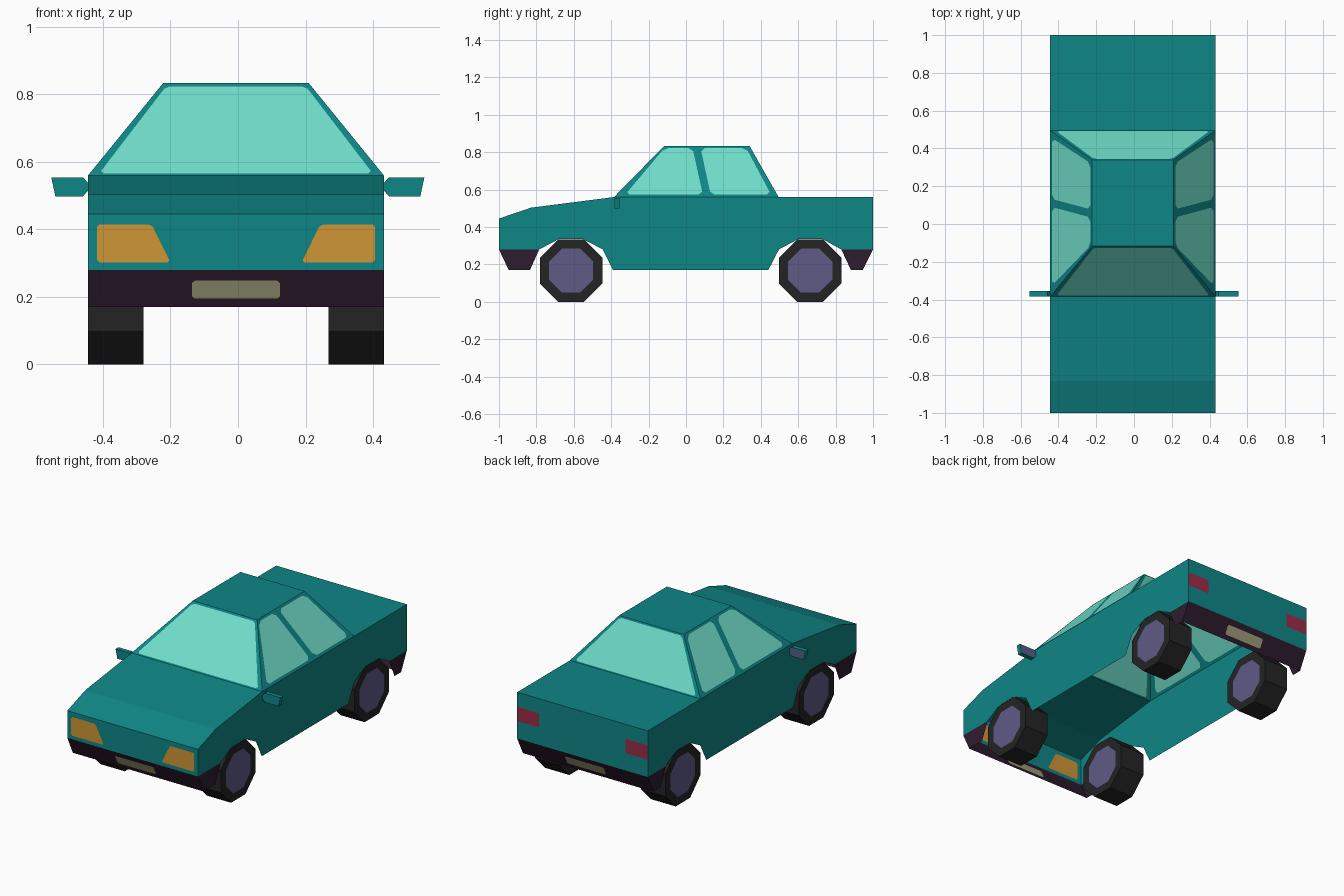
import bpy, bmesh, math
from mathutils import Vector, Matrix

if "Cube" in bpy.data.objects:
    bpy.data.objects.remove(bpy.data.objects["Cube"])


def material(name, rgb):
    m = bpy.data.materials.new(name)
    lin = [((c / 255 + 0.055) / 1.055) ** 2.4 if c > 10 else c / 255 / 12.92 for c in rgb]
    m.diffuse_color = (*lin, 1)
    m.use_nodes = True
    m.node_tree.nodes["Principled BSDF"].inputs["Base Color"].default_value = m.diffuse_color
    return m


PAINT = material("teal paint", (15, 134, 134))
GLASS = material("pale glass", (112, 222, 203))
LAMP = material("amber lamp", (207, 150, 54))
RED = material("red lamp", (155, 45, 70))
TRIM = material("dark bumper", (46, 28, 46))
PLATE = material("plate", (164, 161, 124))
TYRE = material("tyre", (36, 36, 36))
STEEL = material("purple steel", (95, 91, 134))

CX, W, TOPW = -0.006, 0.438, 0.216          # centre, half width, half roof width
BELT, ROOF, SILL, LOW = 0.56, 0.833, 0.28, 0.17


def finish(bm, name, mats, loc=(CX, 0, 0), weld=True):
    if weld:
        bmesh.ops.remove_doubles(bm, verts=bm.verts[:], dist=0.0005)
    bmesh.ops.recalc_face_normals(bm, faces=bm.faces[:])
    me = bpy.data.meshes.new(name)
    bm.to_mesh(me)
    bm.free()
    for m in mats:
        me.materials.append(m)
    ob = bpy.data.objects.new(name, me)
    ob.location = loc
    bpy.context.collection.objects.link(ob)
    return ob


def clip(pts, r):
    """Chamfer every corner of a flat outline."""
    out = []
    for i, p in enumerate(pts):
        p = Vector(p)
        for q in (Vector(pts[i - 1]), Vector(pts[(i + 1) % len(pts)])):
            out.append(p + (q - p).normalized() * r)
    return out


def panel(bm, outer, insets=(), mat=1):
    """Flat sheet with differently coloured areas cut into it."""
    loops = [[bm.verts.new(p) for p in pts] for pts in (outer, *insets)]
    if not insets:
        bm.faces.new(loops[0])
        return
    edges = [bm.edges.new((l[i - 1], l[i])) for l in loops for i in range(len(l))]
    bmesh.ops.triangle_fill(bm, edges=edges, use_beauty=True)
    for l in loops[1:]:
        bm.faces.new(l).material_index = mat


# Body: open-bottomed shell
bm = bmesh.new()
hood = [(-1, 0.445), (-0.83, 0.503), (-0.385, BELT)]
deck = [(0.495, BELT), (1, BELT)]
arches = [(1, SILL), (0.83, SILL), (0.73, 0.335), (0.60, 0.335), (0.497, SILL), (0.44, LOW),
          (-0.39, LOW), (-0.445, SILL), (-0.55, 0.335), (-0.68, 0.335), (-0.785, SILL), (-1, SILL)]
for s in (-1, 1):
    panel(bm, [(s * W, y, z) for y, z in hood + deck + arches])
for strip in (hood, deck):
    for (y0, z0), (y1, z1) in zip(strip, strip[1:]):
        panel(bm, [(-W, y0, z0), (W, y0, z0), (W, y1, z1), (-W, y1, z1)])

# Front panel with headlamps, back panel with tail lamps
lamp = [(0.412, 0.302), (0.412, 0.415), (0.250, 0.415), (0.194, 0.302)]
panel(bm, [(-W, -1, SILL), (W, -1, SILL), (W, -1, 0.445), (-W, -1, 0.445)],
      [clip([(s * x, -1, z) for x, z in lamp], 0.008) for s in (-1, 1)], 2)
tail = [(0.436, 0.385), (0.436, 0.472), (0.29, 0.472), (0.29, 0.385)]
panel(bm, [(-W, 1, SILL), (W, 1, SILL), (W, 1, BELT), (-W, 1, BELT)],
      [[(s * x, 1, z) for x, z in tail] for s in (-1, 1)], 3)

# Cabin: roof, windscreens and side windows
F0, F1, B0, B1 = -0.385, -0.117, 0.495, 0.34
panel(bm, [(-TOPW, F1, ROOF), (TOPW, F1, ROOF), (TOPW, B1, ROOF), (-TOPW, B1, ROOF)])


def slope(a, b, z):
    return a + (b - a) * (z - BELT) / (ROOF - BELT)


for y0, y1 in ((F0, F1), (B0, B1)):
    glass = [(-0.405, 0.566), (0.405, 0.566), (0.207, 0.824), (-0.207, 0.824)]
    panel(bm, [(-W, y0, BELT), (W, y0, BELT), (TOPW, y1, ROOF), (-TOPW, y1, ROOF)],
          [clip([(x, slope(y0, y1, z), z) for x, z in glass], 0.012)])
windows = [[(-0.325, 0.573), (0.09, 0.573), (0.035, 0.822), (-0.115, 0.822)],
           [(0.132, 0.573), (0.455, 0.573), (0.322, 0.822), (0.078, 0.822)]]
for s in (-1, 1):
    panel(bm, [(s * W, F0, BELT), (s * W, B0, BELT), (s * TOPW, B1, ROOF), (s * TOPW, F1, ROOF)],
          [clip([(s * slope(W, TOPW, z), y, z) for y, z in w], 0.022) for w in windows])
finish(bm, "body", [PAINT, GLASS, LAMP, RED])

# Bumpers: slanted sheet with a number plate, and tapered ends
for name, top, low, low_in, top_in in (("front_bumper", -1, -0.948, -0.834, -0.785),
                                       ("back_bumper", 1, 0.945, 0.882, 0.83)):
    bm = bmesh.new()
    plate = [(-0.13, 0.195), (0.13, 0.195), (0.13, 0.248), (-0.13, 0.248)]
    panel(bm, [(-W, top, SILL), (W, top, SILL), (W, low, LOW), (-W, low, LOW)],
          [clip([(x, low + (top - low) * (z - LOW) / (SILL - LOW), z) for x, z in plate], 0.007)])
    for s in (-1, 1):
        panel(bm, [(s * W, top, SILL), (s * W, low, LOW), (s * W, low_in, LOW), (s * W, top_in, SILL)])
    finish(bm, name, [TRIM, PLATE])

# Wheels: eight-sided, hub inset on both faces
for end, y in (("front", -0.614), ("back", 0.664)):
    for side, s in (("left", -1), ("right", 1)):
        bm = bmesh.new()
        r = 0.167 / math.cos(math.pi / 8)
        rot = Matrix.Rotation(math.pi / 2, 4, 'Y') @ Matrix.Rotation(math.pi / 8, 4, 'Z')
        bmesh.ops.create_cone(bm, cap_ends=True, segments=8, radius1=r, radius2=r,
                              depth=0.164, matrix=rot)
        caps = [f for f in bm.faces if len(f.verts) == 8]
        bmesh.ops.inset_individual(bm, faces=caps, thickness=0.053)
        for f in bm.faces:
            if len(f.verts) == 8:
                f.material_index = 1
        finish(bm, f"{end}_{side}_wheel", [TYRE, STEEL], (CX + s * (W - 0.082), y, 0.167))

# Door mirrors: small prism with a reflective back face
for side, s, root, tip in (("left", -1, 0.444, 0.553), ("right", 1, 0.432, 0.552)):
    bm = bmesh.new()
    neck = root + 0.015
    outline = [(root, 0.538), (neck, 0.554), (tip, 0.554), (tip - 0.012, 0.498),
               (neck, 0.498), (root, 0.515)]
    f = bm.faces.new([bm.verts.new((s * x, -0.383, z)) for x, z in outline])
    ext = bmesh.ops.extrude_face_region(bm, geom=[f], use_keep_orig=True)["geom"]
    bmesh.ops.translate(bm, vec=(0, 0.028, 0), verts=[v for v in ext if isinstance(v, bmesh.types.BMVert)])
    bmesh.ops.recalc_face_normals(bm, faces=bm.faces[:])
    back = [g for g in bm.faces if g.calc_center_median().y > -0.357]
    bmesh.ops.inset_individual(bm, faces=back, thickness=0.007)
    for g in back:
        g.material_index = 1
    finish(bm, f"{side}_mirror", [PAINT, STEEL], (0, 0, 0), weld=False)
